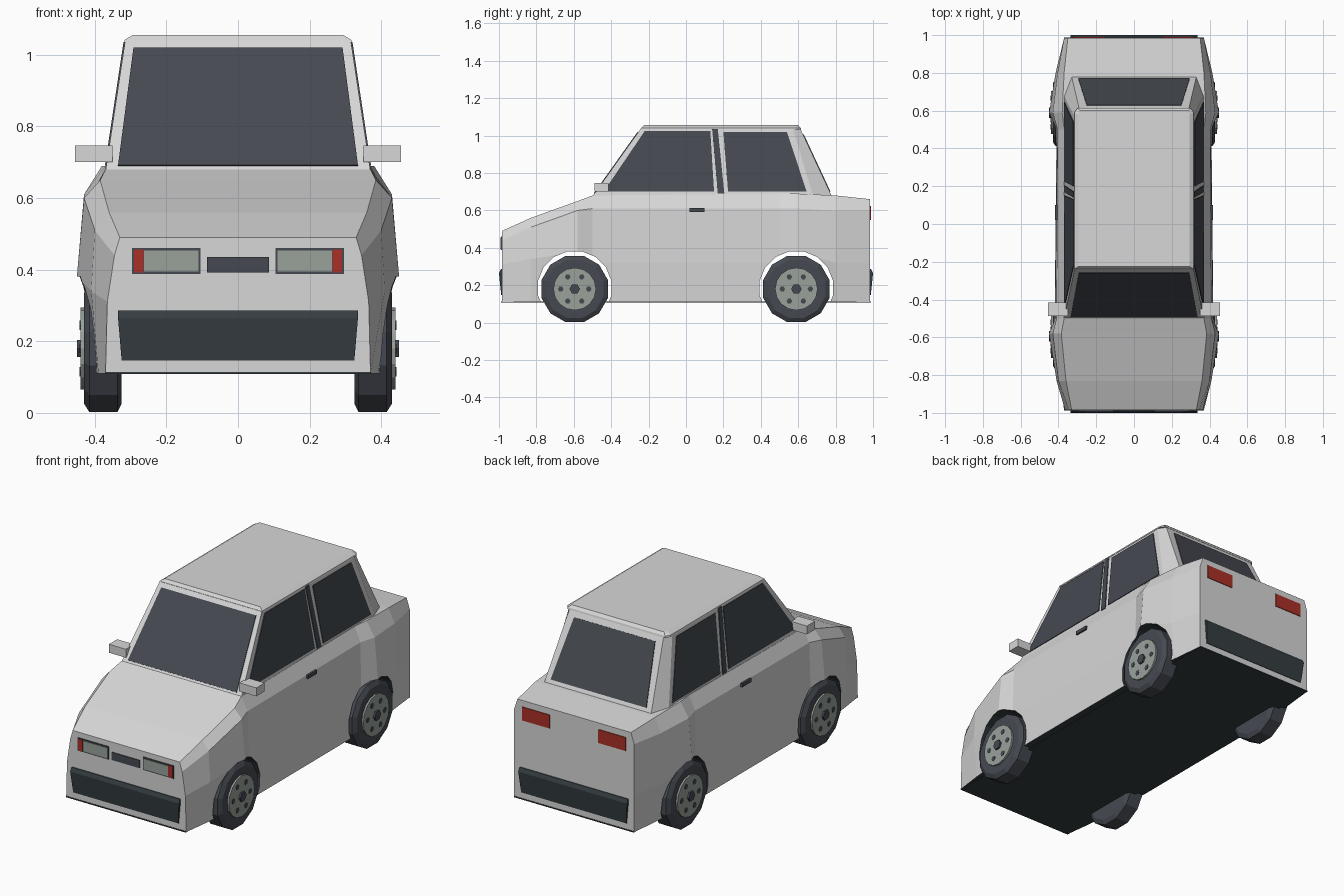
import bpy, bmesh, math
from mathutils import Vector

if "Cube" in bpy.data.objects:
    bpy.data.objects.remove(bpy.data.objects["Cube"])


def material(name, rgb):
    m = bpy.data.materials.new(name)
    m.use_nodes = True
    m.diffuse_color = (*rgb, 1)
    m.node_tree.nodes["Principled BSDF"].inputs["Base Color"].default_value = (*rgb, 1)
    return m


PAINT = material("light grey paint", (0.68, 0.68, 0.68))
DARK = material("dark glass and rubber", (0.06, 0.068, 0.082))
BUMPER = material("bumper plastic", (0.035, 0.047, 0.053))
LAMP = material("lamp and hub grey", (0.32, 0.36, 0.33))
RED = material("red lamp", (0.40, 0.03, 0.02))


def finish(name, bm, *mats):
    bmesh.ops.recalc_face_normals(bm, faces=bm.faces)
    mesh = bpy.data.meshes.new(name)
    bm.to_mesh(mesh)
    bm.free()
    for m in mats:
        mesh.materials.append(m)
    ob = bpy.data.objects.new(name, mesh)
    bpy.context.collection.objects.link(ob)
    return ob


def loft(bm, rings):
    """Closed skin through rings of equal point count, with end caps."""
    vs = [[bm.verts.new(p) for p in r] for r in rings]
    n = len(vs[0])
    for a, b in zip(vs, vs[1:]):
        for i in range(n):
            j = (i + 1) % n
            bm.faces.new((a[i], a[j], b[j], b[i]))
    bm.faces.new(vs[0])
    bm.faces.new(vs[-1])


def solid(name, rings, *mats):
    bm = bmesh.new()
    loft(bm, rings)
    return finish(name, bm, *mats)


def plate(name, pts, mat, half=0.004):
    """Thin slab around a planar polygon."""
    pts = [Vector(p) for p in pts]
    n = (pts[1] - pts[0]).cross(pts[2] - pts[0]).normalized() * half
    return solid(name, [[p - n for p in pts], [p + n for p in pts]], mat)


def box(name, x, y, z, mat):
    ring = lambda zz: [(x[0], y[0], zz), (x[1], y[0], zz), (x[1], y[1], zz), (x[0], y[1], zz)]
    return solid(name, [ring(z[0]), ring(z[1])], mat)


def disc(cx, cy, cz, r, n, turn=0.0):
    steps = [math.tau * (i + turn) / n for i in range(n)]
    return [(cx, cy + r * math.cos(a), cz + r * math.sin(a)) for a in steps]


# Lower body: half sections along the length (y, then x/z of sill, flank, shoulder, top)
FLOOR = 0.11
sections = [
    (-0.985, .37, (.365, .31), (.345, .44), (.33, .49)),
    (-0.83, .39, (.41, .34), (.40, .51), (.36, .56)),
    (-0.58, .41, (.45, .38), (.43, .60), (.385, .65)),
    (-0.50, .41, (.42, .32), (.41, .61), (.37, .68)),
    (0.50, .41, (.41, .32), (.405, .61), (.37, .69)),
    (0.59, .41, (.45, .38), (.43, .61), (.38, .69)),
    (0.80, .39, (.415, .32), (.405, .60), (.37, .68)),
    (0.985, .37, (.37, .32), (.37, .60), (.35, .66)),
]
rings = []
for y, sill, *upper in sections:
    half = [(sill, FLOOR)] + upper
    rings.append([(x, y, z) for x, z in half] + [(-x, y, z) for x, z in reversed(half)])
body = solid("lower_body", rings, PAINT, BUMPER)
for f in body.data.polygons:
    f.material_index = int(f.normal.z < -0.9)

# Wheel arches
AXLES = {"front": -0.595, "rear": 0.59}
for end, y in AXLES.items():
    cutter = solid(end + "_arch_cutter",
                   [disc(x, y, 0.185, 0.2, 16, 0.5) for x in (-0.6, 0.6)], PAINT, BUMPER)
    cutter.hide_render = True
    for f in cutter.data.polygons:
        f.material_index = 1
    mod = body.modifiers.new("arch", "BOOLEAN")
    mod.operation, mod.solver, mod.object = "DIFFERENCE", "EXACT", cutter
    bpy.context.view_layer.objects.active = body
    bpy.ops.object.modifier_apply(modifier=mod.name)
    bpy.data.objects.remove(cutter)

# Underbody plate
box("floor_plate", (-.37, .37), (-.988, .988), (FLOOR - .002, FLOOR + .004), BUMPER)


# Cabin with tapered walls and cut rear corners
def outline(z, pts):
    return [(x, y, z) for x, y in pts] + [(-x, y, z) for x, y in reversed(pts)]


LOW, HIGH = 0.675, 1.04
solid("cabin", [
    outline(LOW, [(.37, -.50), (.37, .68), (.33, .78)]),
    outline(HIGH, [(.315, -.24), (.315, .57), (.29, .61)]),
], PAINT)
solid("roof", [
    outline(1.033, [(.318, -.24), (.318, .59), (.30, .615)]),
    outline(1.042, [(.316, -.237), (.316, .59), (.30, .613)]),
    outline(1.056, [(.293, -.225), (.293, .58), (.285, .60)]),
], PAINT)


def blend(a, b, z):
    return a + (b - a) * (z - LOW) / (HIGH - LOW)


# Windscreen and rear window
for name, y0, y1, wide, narrow, z0, z1 in (
        ("windscreen", -.50, -.24, .335, .292, .69, 1.018),
        ("rear_window", .78, .61, .295, .25, .70, 1.005)):
    plate(name, [(s * w, blend(y0, y1, z), z) for s, w, z in
                 ((-1, wide, z0), (1, wide, z0), (1, narrow, z1), (-1, narrow, z1))], DARK)

# Side windows and door pillar stripe
side_panes = {
    "front_side_window": [(-.44, .70), (-.22, 1.025), (.13, 1.025), (.15, .70)],
    "door_pillar_stripe": [(.14, 1.035), (.17, 1.035), (.205, .69), (.17, .69)],
    "rear_side_window": [(.20, 1.018), (.54, 1.018), (.645, .70), (.225, .70)],
}
for side, s in (("left", 1), ("right", -1)):
    for name, pts in side_panes.items():
        plate(f"{side}_{name}", [(s * blend(.37, .315, z), y, z) for y, z in pts], DARK)

    # Mirror and door handle
    xs = lambda a, b: sorted((s * a, s * b))
    box(side + "_mirror", xs(.35, .455), (-.488, -.415), (.70, .747), PAINT)
    box(side + "_door_handle", xs(.40, .418), (.02, .10), (.592, .612), DARK)

    # Headlamp with frame and indicator, tail lamp
    box(side + "_headlamp_frame", xs(.105, .296), (-.989, -.98), (.388, .46), DARK)
    box(side + "_headlamp", xs(.11, .262), (-.992, -.984), (.395, .453), LAMP)
    box(side + "_indicator", xs(.264, .291), (-.992, -.984), (.392, .456), RED)
    box(side + "_tail_lamp", xs(.15, .32), (.98, .989), (.55, .625), RED)

    # Wheels
    for end, y in AXLES.items():
        z = 0.18
        name = f"{side}_{end}_"
        solid(name + "tyre", [disc(s * x, y, z, r, 12, 0.5) for x, r in
              ((.325, .16), (.337, .184), (.415, .184), (.43, .16))], DARK)
        solid(name + "hub", [disc(s * x, y, z, .114, 16) for x in (.40, .44)], LAMP)
        solid(name + "cap", [disc(s * x, y, z, .028, 6) for x in (.43, .45)], DARK)
        bm = bmesh.new()
        for i in range(6):
            a = math.tau * i / 6
            cy, cz = y + .075 * math.cos(a), z + .075 * math.sin(a)
            loft(bm, [disc(s * x, cy, cz, .015, 6) for x in (.435, .442)])
        finish(name + "bolts", bm, DARK)

# Grille slot
box("grille", (-.086, .086), (-.99, -.98), (.392, .435), DARK)

# Bumpers, slightly wider and deeper at the top
for name, s in (("front_bumper", -1), ("rear_bumper", 1)):
    solid(name, [[(-w, s * .975, z), (w, s * .975, z), (w, s * d, z), (-w, s * d, z)]
                 for w, d, z in ((.325, .988, .147), (.335, 1.0, .265), (.335, .99, .286))], BUMPER)
